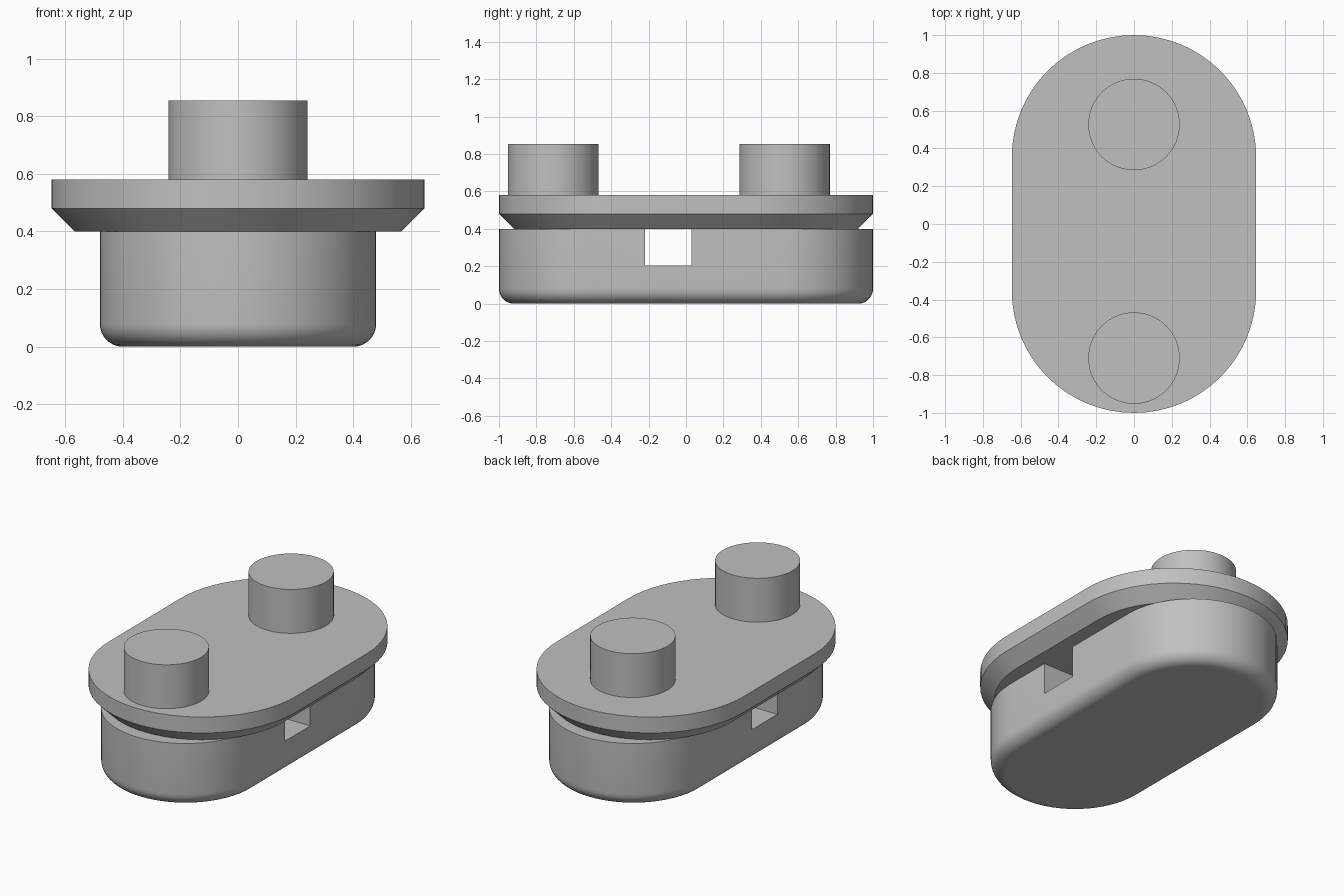
import bpy
import bmesh
import math

cube = bpy.data.objects.get("Cube")
if cube:
    bpy.data.objects.remove(cube, do_unlink=True)

grey = bpy.data.materials.new("mid grey")
grey.use_nodes = True
colour = (0.53, 0.53, 0.53, 1)
grey.diffuse_color = colour
grey.node_tree.nodes["Principled BSDF"].inputs["Base Color"].default_value = colour


def outline(radius, straight, steps=32):
    """Rounded-end slot outline, long axis along y."""
    points = []
    for side, start in ((1, 0), (-1, math.pi)):
        for i in range(steps + 1):
            a = start + math.pi * i / steps
            points.append((radius * math.cos(a), side * straight + radius * math.sin(a)))
    return points


def loft(name, straight, profile):
    """Stack outlines of the given (radius, height) pairs and cap both ends."""
    bm = bmesh.new()
    rings = [[bm.verts.new((x, y, z)) for x, y in outline(r, straight)] for r, z in profile]
    for low, high in zip(rings, rings[1:]):
        for i in range(len(low)):
            j = (i + 1) % len(low)
            bm.faces.new((low[i], low[j], high[j], high[i]))
    bm.faces.new(rings[0][::-1])
    bm.faces.new(rings[-1])
    mesh = bpy.data.meshes.new(name)
    bm.to_mesh(mesh)
    bm.free()
    mesh.materials.append(grey)
    obj = bpy.data.objects.new(name, mesh)
    bpy.context.collection.objects.link(obj)
    return obj


def activate(obj):
    bpy.ops.object.select_all(action='DESELECT')
    obj.select_set(True)
    bpy.context.view_layer.objects.active = obj


def smooth(obj):
    """Smooth the curved walls, keep level faces flat."""
    activate(obj)
    bpy.ops.object.shade_smooth_by_angle(angle=math.radians(30))
    for face in obj.data.polygons:
        if abs(face.normal.z) > 0.999:
            face.use_smooth = False


# Lower body with a rounded bottom edge
fillet = 0.08
width = 0.48
arc = [i * math.pi / 16 for i in range(9)]
profile = [(width - fillet + fillet * math.sin(a), fillet - fillet * math.cos(a)) for a in arc]
body = loft("lower_body", 0.52, profile + [(width, 0.4)])

# Square slot cut across the body
bpy.ops.mesh.primitive_cube_add(size=1, location=(0, -0.095, 0.355))
cutter = bpy.context.object
cutter.name = "slot_cutter"
cutter.scale = (2, 0.25, 0.3)
cutter.hide_render = True
cutter.data.materials.append(grey)
activate(body)
cut = body.modifiers.new("slot", 'BOOLEAN')
cut.operation = 'DIFFERENCE'
cut.solver = 'EXACT'
cut.object = cutter
bpy.ops.object.modifier_apply(modifier=cut.name)
bpy.data.objects.remove(cutter, do_unlink=True)
smooth(body)

# Upper plate with a chamfered underside
plate = loft("upper_plate", 0.353, [(0.567, 0.4), (0.647, 0.48), (0.647, 0.58)])
smooth(plate)

# Round pegs
for name, y in (("front_peg", -0.71), ("back_peg", 0.527)):
    bpy.ops.mesh.primitive_cylinder_add(vertices=64, radius=0.242, depth=0.275,
                                        location=(0, y, 0.7175))
    peg = bpy.context.object
    peg.name = name
    peg.data.materials.append(grey)
    smooth(peg)
